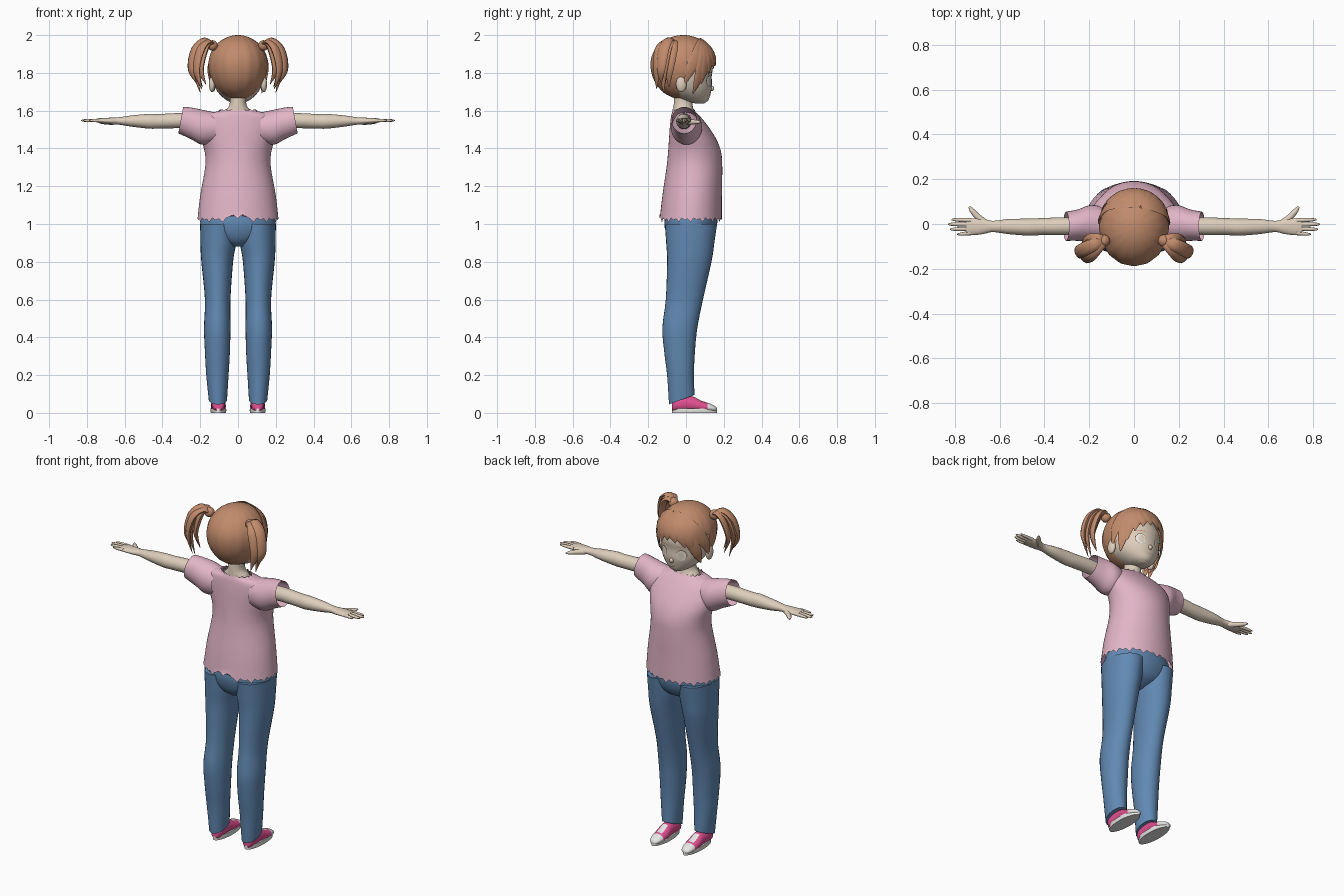
import bpy, bmesh, math
from mathutils import Vector

cube = bpy.data.objects.get("Cube")
if cube:
    bpy.data.objects.remove(cube, do_unlink=True)
parts = []


def material(name, r, g, b):
    m = bpy.data.materials.new(name)
    m.use_nodes = True
    m.diffuse_color = (r, g, b, 1)
    node = m.node_tree.nodes["Principled BSDF"]
    node.inputs["Base Color"].default_value = (r, g, b, 1)
    node.inputs["Roughness"].default_value = 0.8
    return m


SKIN = material("skin", 0.73, 0.62, 0.5)
HAIR = material("brown hair", 0.54, 0.26, 0.15)
SHIRT = material("pink shirt", 0.76, 0.46, 0.57)
JEANS = material("blue denim", 0.12, 0.25, 0.45)
SHOE = material("hot pink canvas", 0.75, 0.08, 0.28)
WHITE = material("white rubber", 0.8, 0.8, 0.78)
LINE = material("dark brown", 0.15, 0.07, 0.04)
LIPS = material("lips", 0.6, 0.36, 0.3)


def finish(name, bm, *mats):
    bmesh.ops.recalc_face_normals(bm, faces=bm.faces)
    mesh = bpy.data.meshes.new(name)
    bm.to_mesh(mesh)
    bm.free()
    ob = bpy.data.objects.new(name, mesh)
    bpy.context.collection.objects.link(ob)
    for m in mats:
        mesh.materials.append(m)
    parts.append(ob)
    return ob


def spline(a, b, c, d, t):
    return b + (c - a) * t / 2 + (2 * a - 5 * b + 4 * c - d) * t * t / 2 + (3 * (b - c) + d - a) * t ** 3 / 2


def loft(name, rings, mat, sides=24, steps=4, caps=True):
    """Smooth tube through rings given as (centre, half axis, half axis)."""
    bm, rows, last = bmesh.new(), [], len(rings) - 1
    for k in range(last * steps + 1):
        i = min(k // steps, last - 1)
        t = k / steps - i
        near = [rings[max(0, min(last, j))] for j in (i - 1, i, i + 1, i + 2)]
        c, u, v = (spline(*[r[n] for r in near], t) for n in range(3))
        angles = [math.tau * s / sides for s in range(sides)]
        rows.append([bm.verts.new(c + u * math.cos(a) + v * math.sin(a)) for a in angles])
    for low, high in zip(rows, rows[1:]):
        for s in range(sides):
            n = (s + 1) % sides
            bm.faces.new((low[s], low[n], high[n], high[s]))
    if caps:
        bm.faces.new(rows[0])
        bm.faces.new(rows[-1])
    return finish(name, bm, mat)


def sections(axis, rows, flip=1):
    """Rings across an axis from (position, min, max, min, max)."""
    rings = []
    others = [n for n in range(3) if n != axis]
    for pos, a0, a1, b0, b1 in rows:
        c, u, v = Vector(), Vector(), Vector()
        c[axis] = pos
        c[others[0]], c[others[1]] = (a0 + a1) / 2, (b0 + b1) / 2
        u[others[0]], v[others[1]] = (a1 - a0) / 2, (b1 - b0) / 2
        for w in (c, u, v):
            w.x *= flip
        rings.append((c, u, v))
    return rings


def ball(name, centre, size, mat):
    bm = bmesh.new()
    bmesh.ops.create_uvsphere(bm, u_segments=20, v_segments=12, radius=1)
    for v in bm.verts:
        v.co = Vector(centre) + v.co * Vector(size)
    return finish(name, bm, mat)


def lock(name, path, width, thick, outward):
    """Flat hair strand tapering to a point."""
    rings = []
    for i, p in enumerate(path):
        along = (path[min(i + 1, len(path) - 1)] - path[max(i - 1, 0)]).normalized()
        across = along.cross(outward(p)).normalized()
        f = (0.45, 0.85, 1, 0.8, 0.06)[i]
        rings.append((p, across * width * f, across.cross(along) * thick * f))
    return loft(name, rings, HAIR, sides=10)


def face_plate(name, x, z, rx, rz, lift, mat):
    """Thin oval lying on the curve of the face."""
    bm = bmesh.new()
    bmesh.ops.create_circle(bm, cap_ends=True, cap_tris=True, segments=20, radius=1)
    bmesh.ops.subdivide_edges(bm, edges=bm.edges, cuts=2, use_grid_fill=True)
    for v in bm.verts:
        px = x + v.co.x * rx
        v.co = (px, 0.137 * math.sqrt(1 - (px / 0.132) ** 2) + lift, z + v.co.y * rz)
    return finish(name, bm, mat)


# Head, neck and nose
loft("head", sections(2, [
    (1.638, -.02, .02, .05, .095), (1.655, -.06, .06, -.02, .118), (1.69, -.1, .1, -.08, .13),
    (1.73, -.125, .125, -.125, .138), (1.78, -.138, .138, -.14, .136), (1.84, -.14, .14, -.155, .14),
    (1.92, -.11, .11, -.12, .1), (1.96, -.05, .05, -.06, .05)]), SKIN, sides=32)
loft("neck", sections(2, [
    (1.54, -.1, .1, -.06, .06), (1.59, -.075, .075, -.065, .045),
    (1.63, -.045, .045, -.065, .035), (1.7, -.045, .045, -.06, .04)]), SKIN)
ball("nose", (0, .134, 1.717), (.012, .015, .014), SKIN)
face_plate("mouth", 0, 1.68, .018, .003, -.005, LIPS)

# Hair cap, open around the face
CROWN = Vector((0, -.015, 1.845))
bm = bmesh.new()
bmesh.ops.create_uvsphere(bm, u_segments=64, v_segments=32, radius=1)
for v in bm.verts:
    ridge = 1 + 0.008 * math.cos(16 * math.atan2(v.co.y, v.co.x)) * (1 - v.co.z ** 2)
    v.co = CROWN + v.co * Vector((.155, .172, .155 if v.co.z > 0 else .185)) * ridge
opening = [f for f in bm.faces
           if f.calc_center_median().y > .01 and f.calc_center_median().z < 1.87]
bmesh.ops.delete(bm, geom=opening, context="FACES")
finish("hair_cap", bm, HAIR)

# Fringe swept from an off-centre parting
root = Vector((.18, .55, .8)).normalized()
ends = [(-86, 1.74), (-68, 1.7), (-50, 1.77), (-33, 1.81), (-14, 1.835),
        (5, 1.84), (22, 1.82), (38, 1.79), (54, 1.74), (70, 1.69), (87, 1.74)]
for n, (turn, z) in enumerate(ends):
    a, w = math.radians(turn), (z - CROWN.z) / .3
    h = math.sqrt(1 - w * w)
    tip = Vector((h * math.sin(a), h * math.cos(a), w))
    path = []
    for t in range(5):
        d = root.lerp(tip, t / 4).normalized()
        path.append(CROWN + d * Vector((.157, .173, .155 if d.z > 0 else .3)))
    lock(f"fringe_lock_{n + 1}", path, .036, .007, lambda p: p - CROWN)

# Shirt body with ragged hem
shirt = loft("shirt_body", sections(2, [
    (1.02, -.215, .215, -.14, .19), (1.15, -.2, .2, -.125, .19), (1.3, -.174, .174, -.103, .192),
    (1.38, -.176, .176, -.095, .186), (1.45, -.195, .195, -.09, .16), (1.52, -.205, .205, -.085, .115),
    (1.575, -.18, .18, -.078, .07), (1.6, -.09, .09, -.07, .045)]), SHIRT, sides=64, caps=False)
for i, v in enumerate(shirt.data.vertices[:64]):
    v.co.z += (-.012, .012, 0, .008)[i % 4]
    if abs(v.co.x) < .045 and v.co.y < 0:
        v.co.z += .02
for i, v in enumerate(shirt.data.vertices[-64:]):
    v.co.z += .01 * (i % 4 == 0)

# Jeans seat
loft("jeans_seat", sections(2, [
    (.88, -.03, .03, -.05, .06), (.91, -.12, .12, -.085, .12), (.95, -.185, .185, -.105, .15),
    (1.0, -.2, .2, -.115, .165), (1.05, -.19, .19, -.11, .165)]), JEANS, sides=32)

for side, s in (("left", 1), ("right", -1)):
    # Face details and ear
    ball(f"{side}_ear", (s * .137, -.025, 1.74), (.017, .028, .042), SKIN)
    face_plate(f"{side}_eye_rim", s * .057, 1.757, .027, .031, .001, LINE)
    face_plate(f"{side}_eye", s * .057, 1.755, .025, .029, .003, WHITE)
    face_plate(f"{side}_iris", s * .055, 1.754, .016, .023, .005, SKIN)
    face_plate(f"{side}_brow", s * .057, 1.803, .025, .0025, .005, HAIR)

    # Pigtail of curved locks
    ball(f"{side}_pigtail_root", (s * .135, -.075, 1.945), (.028, .028, .028), HAIR)
    for n, (back, out, drop) in enumerate([(0, 0, 0), (-.035, -.008, .02), (.03, -.012, .03),
                                           (-.012, .02, .05), (.008, -.03, .045)]):
        path = [Vector((s * x, y, z)) for x, y, z in [
            (.12, -.07, 1.94), (.165 + out / 2, -.085 + back / 2, 1.967 + out / 3),
            (.208 + out, -.105 + back, 1.925), (.229 + out, -.12 + back, 1.82),
            (.2 + out, -.12 + back, 1.695 + drop)]]
        lock(f"{side}_pigtail_lock_{n + 1}", path, .032, .016,
             lambda p: p - Vector((s * .12, -.06, 1.8)))

    # Open sleeve
    sleeve = sections(0, [(.12, -.075, .07, 1.43, 1.59), (.19, -.08, .085, 1.42, 1.605),
                          (.25, -.075, .065, 1.45, 1.617), (.303, -.075, .055, 1.48, 1.62)], s)
    sleeve[-1][2].x = -s * .013
    loft(f"{side}_sleeve", sleeve, SHIRT, sides=32, caps=False)

    # Arm and hand
    loft(f"{side}_arm", sections(0, [
        (.16, -.05, .03, 1.5, 1.58), (.3, -.05, .03, 1.507, 1.587), (.42, -.05, .026, 1.505, 1.582),
        (.47, -.052, .024, 1.505, 1.583), (.56, -.045, .022, 1.515, 1.575),
        (.63, -.036, .014, 1.526, 1.565), (.67, -.044, .022, 1.528, 1.563),
        (.72, -.05, .025, 1.533, 1.561), (.75, -.045, .02, 1.538, 1.558)], s), SKIN)
    for finger, y, fan, tip in [("little", -.04, -.006, .79), ("ring", -.021, -.003, .82),
                                ("middle", -.002, .001, .83), ("index", .016, .004, .815)]:
        loft(f"{side}_{finger}_finger", sections(0, [
            (x, y + f * fan - r, y + f * fan + r, 1.548 - r, 1.548 + r)
            for x, f, r in [(.725, 0, .01), (tip - .025, .7, .008), (tip, 1, .003)]], s), SKIN, sides=10)
    loft(f"{side}_thumb", [(Vector((s * x, y, 1.54)), Vector((s * r, -r / 2, 0)), Vector((0, 0, r)))
         for x, y, r in [(.665, .005, .016), (.7, .035, .013), (.722, .06, .01), (.735, .078, .004)]],
         SKIN, sides=12)

    # Trouser leg with slanted cuff
    leg = sections(2, [
        (.07, .058, .155, -.09, .045), (.2, .05, .168, -.1, .042), (.32, .043, .175, -.115, .047),
        (.45, .04, .18, -.125, .06), (.6, .04, .175, -.107, .09), (.8, .026, .194, -.1, .135),
        (.9, .01, .199, -.105, .15), (1.0, .005, .2, -.112, .164)], s)
    leg[0][2].z = .025
    loft(f"{side}_trouser_leg", leg, JEANS, sides=28)

    # Shoe: rubber sole, canvas upper, white toe and laces
    loft(f"{side}_shoe_sole", [(Vector((s * .104, .045, z)), Vector((s * r, 0, 0)), Vector((0, .12, 0)))
         for z, r in [(0, .04), (.012, .042), (.024, .041)]], WHITE, sides=32)
    upper = loft(f"{side}_shoe_upper", sections(1, [
        (-.073, .085, .123, .01, .06), (-.05, .07, .138, .005, .085), (.03, .067, .141, .005, .088),
        (.08, .064, .144, .005, .065), (.125, .068, .14, .005, .05), (.155, .08, .128, .008, .035),
        (.164, .095, .113, .012, .024)], s), SHOE, sides=28)
    upper.data.materials.append(WHITE)
    for f in upper.data.polygons:
        laces = .045 < f.center.y < .1 and abs(f.center.x - s * .104) < .014 and f.normal.z > 0
        f.material_index = int(f.center.y > .11 or laces)

# Smooth shading with crisp edges
bpy.ops.object.select_all(action="DESELECT")
for ob in parts:
    ob.select_set(True)
bpy.context.view_layer.objects.active = parts[0]
bpy.ops.object.shade_smooth_by_angle(angle=math.radians(50))
